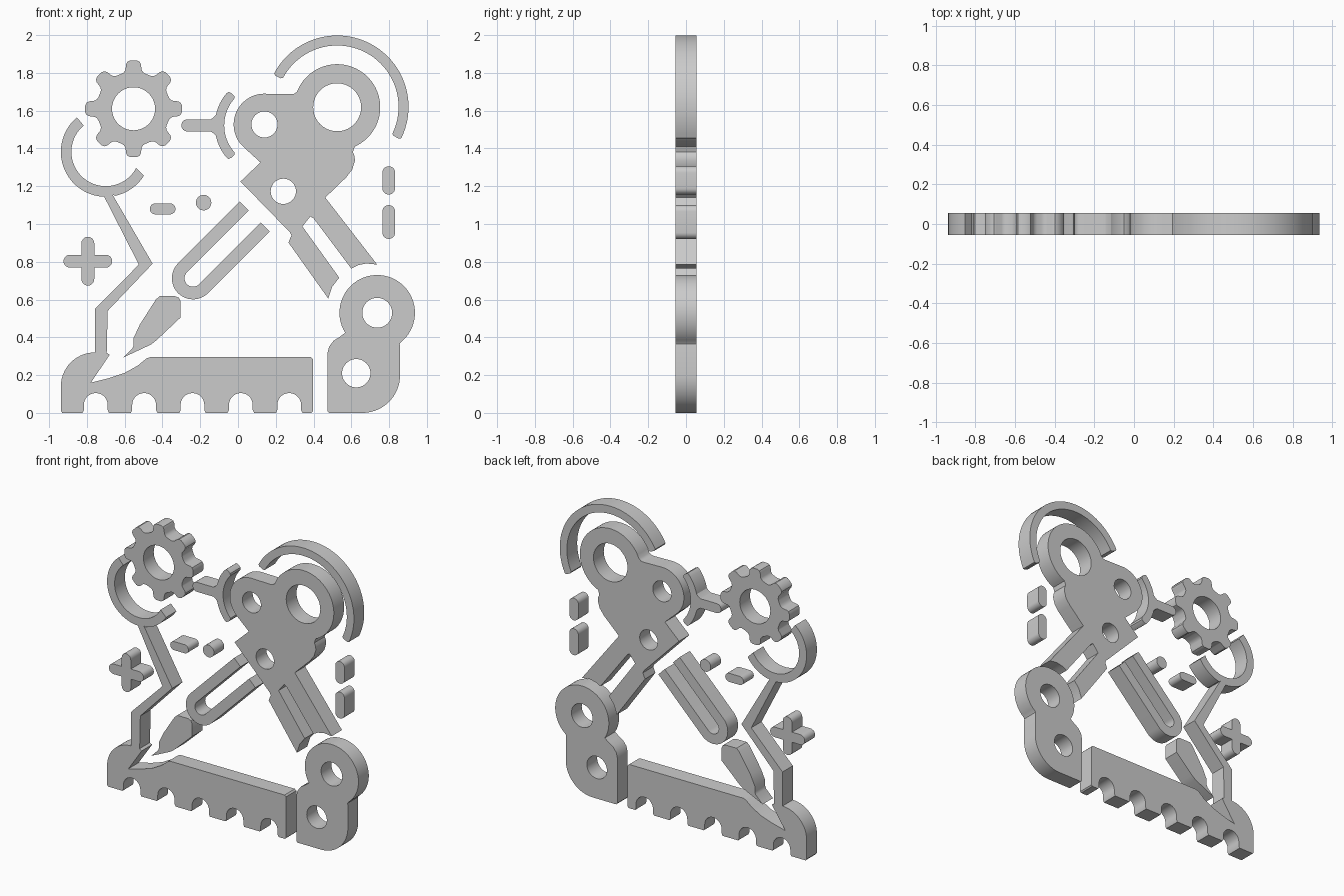
import bpy, bmesh
from math import sin, cos, radians, pi

if "Cube" in bpy.data.objects:
    bpy.data.objects.remove(bpy.data.objects["Cube"])

HALF = 0.055  # half thickness of every flat part


def arc(cx, cz, r, a0, a1, n=24):
    return [(cx + r * cos(radians(a0 + (a1 - a0) * i / n)),
             cz + r * sin(radians(a0 + (a1 - a0) * i / n))) for i in range(n + 1)]


def circle(cx, cz, r, n=40):
    return arc(cx, cz, r, 0, 360 - 360 / n, n - 1)


def capsule(x0, z0, x1, z1, r):
    """Horizontal or vertical rounded bar between two end centres."""
    if z0 == z1:
        return arc(x0, z0, r, 90, 270, 12) + arc(x1, z1, r, -90, 90, 12)
    return arc(x0, z0, r, 180, 360, 12) + arc(x1, z1, r, 0, 180, 12)


def band(cx, cz, R, r, a0, a1, n=40):
    """Curved strip with softened ends."""
    w, d = R - r, (1.2 if a1 > a0 else -1.2)
    pt = lambda rad, a: (cx + rad * cos(radians(a)), cz + rad * sin(radians(a)))
    return (arc(cx, cz, R, a0, a1, n) + [pt(R - .2 * w, a1 + d), pt(r + .2 * w, a1 + d)]
            + arc(cx, cz, r, a1, a0, n) + [pt(r + .2 * w, a0 - d), pt(R - .2 * w, a0 - d)])


def plate(name, outline, *holes):
    """Fill an x-z outline with holes and give it thickness along y."""
    bm = bmesh.new()
    for loop in (outline, *holes):
        clean = [p for i, p in enumerate(loop)
                 if abs(p[0] - loop[i - 1][0]) + abs(p[1] - loop[i - 1][1]) > 1e-5]
        vs = [bm.verts.new((x, -HALF, z)) for x, z in clean]
        for i, v in enumerate(vs):
            bm.edges.new((vs[i - 1], v))
    bmesh.ops.triangle_fill(bm, edges=bm.edges[:], use_beauty=True)
    ext = bmesh.ops.extrude_face_region(bm, geom=bm.faces[:], use_keep_orig=True)
    bmesh.ops.translate(bm, vec=(0, 2 * HALF, 0),
                        verts=[g for g in ext["geom"] if isinstance(g, bmesh.types.BMVert)])
    bmesh.ops.recalc_face_normals(bm, faces=bm.faces[:])
    me = bpy.data.meshes.new(name)
    bm.to_mesh(me)
    bm.free()
    ob = bpy.data.objects.new(name, me)
    bpy.context.collection.objects.link(ob)
    return ob


# Gear with eight rounded teeth
tooth = [(.185, -.064), (.192, -.052), (.205, -.043), (.236, -.039), (.249, -.032), (.256, -.018)]
tooth += [(r, -t) for r, t in reversed(tooth)]
gear = []
for k in range(8):
    c, s = cos(k * pi / 4), sin(k * pi / 4)
    gear += [(-.553 + r * c - t * s, 1.61 + r * s + t * c) for r, t in tooth]
plate("gear", gear, circle(-.553, 1.61, .114))

# Notched base, bent stem and open hook in one piece
base = arc(-.70, 1.382, .238, 130, 268)
base += [(-.525, .785), (-.758, .55), (-.758, .32)]
base += arc(-.758, .14, .18, 90, 180, 14) + [(-.938, .01), (-.93, 0)]
for k in range(5):
    cx = -.753 + .256 * k
    base += [(cx - .07, 0), (cx - .063, .015)] + arc(cx, .042, .063, 180, 0, 14)
    base += [(cx + .063, .015), (cx + .07, 0)]
base += [(.388, 0), (.396, .008), (.396, .285), (.386, .295), (-.465, .295), (-.485, .288),
         (-.531, .25), (-.60, .212), (-.68, .185), (-.779, .16), (-.679, .308), (-.695, .318),
         (-.69, .54), (-.452, .79), (-.664, 1.155)]
base += arc(-.70, 1.382, .238, 282, 328, 12) + arc(-.70, 1.382, .182, 332, 130, 36)
plate("base_with_stem_and_hook", base)

# Plus sign
plus = []
for k in range(4):
    c, s = cos(k * pi / 2), sin(k * pi / 2)
    local = [(.034, -.034)] + arc(.095, 0, .034, -90, 90, 10)
    plus += [(-.795 + x * c - z * s, .803 + x * s + z * c) for x, z in local]
plate("plus_sign", plus)

# Pointed nib
plate("nib", [(-.61, .292), (-.558, .343), (-.552, .36), (-.552, .398), (-.52, .467), (-.435, .60),
              (-.415, .618), (-.335, .618), (-.313, .61), (-.304, .592), (-.304, .505),
              (-.43, .386), (-.46, .362)])

# U-shaped barrel, modelled along its axis and turned 45 degrees
u = arc(0, 0, .112, 90, 270) + [(.462, -.112), (.462, -.045)]
u += arc(0, 0, .045, 270, 90, 16) + [(.462, .045), (.462, .112)]
h = cos(pi / 4)
plate("barrel", [(-.238 + h * (x - z), .713 + h * (x + z)) for x, z in u])

# Small dashes and dot
plate("dash_left", capsule(-.438, 1.08, -.36, 1.08, .029))
plate("dot", circle(-.182, 1.113, .041, 24))
plate("dash_upper", capsule(.798, 1.19, .798, 1.272, .034))
plate("dash_lower", capsule(.798, .955, .798, 1.066, .034))

# Curved plunger with handle
R, cx, cz = .263, .14, 1.522
plunger = arc(cx, cz, R, 140, 168, 10) + [(-.13, cz + .042), (-.145, cz + .032)]
plunger += arc(-.268, cz, .032, 90, 270, 12) + [(-.145, cz - .032), (-.13, cz - .042)]
plunger += arc(cx, cz, R, 192, 220, 10) + [(-.05, 1.344), (-.033, 1.352), (-.02, 1.365), (-.018, 1.378)]
plunger += arc(cx, cz, .213, 220, 140, 20) + [(-.018, 1.666), (-.02, 1.679), (-.033, 1.692), (-.05, 1.70)]
plate("plunger", plunger)

# Arc over the head
plate("head_arc", band(.525, 1.62, .378, .325, -26, 152))

# Arm head with forked forearm
head = arc(.14, 1.527, .163, 85, 228)
head += [(.119, 1.326), (.013, 1.225), (.276, .955), (.283, .94), (.267, .902),
         (.478, .605), (.499, .668), (.536, .716), (.341, .987), (.383, 1.04), (.40, 1.03),
         (.60, .764), (.635, .782), (.68, .791), (.737, .785), (.462, 1.14), (.573, 1.247),
         (.605, 1.289), (.619, 1.335), (.617, 1.36), (.608, 1.38)]
head += arc(.525, 1.618, .228, -66, 152, 44) + [(.312, 1.70), (.298, 1.69), (.28, 1.687)]
plate("arm_head", head, circle(.525, 1.618, .127), circle(.14, 1.527, .069), circle(.24, 1.173, .067))

# Elbow joint
joint = [(.473, .01), (.482, 0)] + arc(.658, .2, .2, -90, 0, 18) + [(.858, .35), (.856, .365)]
joint += arc(.737, .53, .2, -52, 212, 44) + [(.535, .40), (.507, .383), (.482, .35), (.473, .312)]
plate("elbow_joint", joint, circle(.737, .53, .079), circle(.626, .21, .075))

# Smooth curved walls, keep sharp edges
for ob in bpy.context.scene.objects:
    ob.select_set(True)
    bpy.context.view_layer.objects.active = ob
bpy.ops.object.shade_smooth_by_angle(angle=radians(30))
